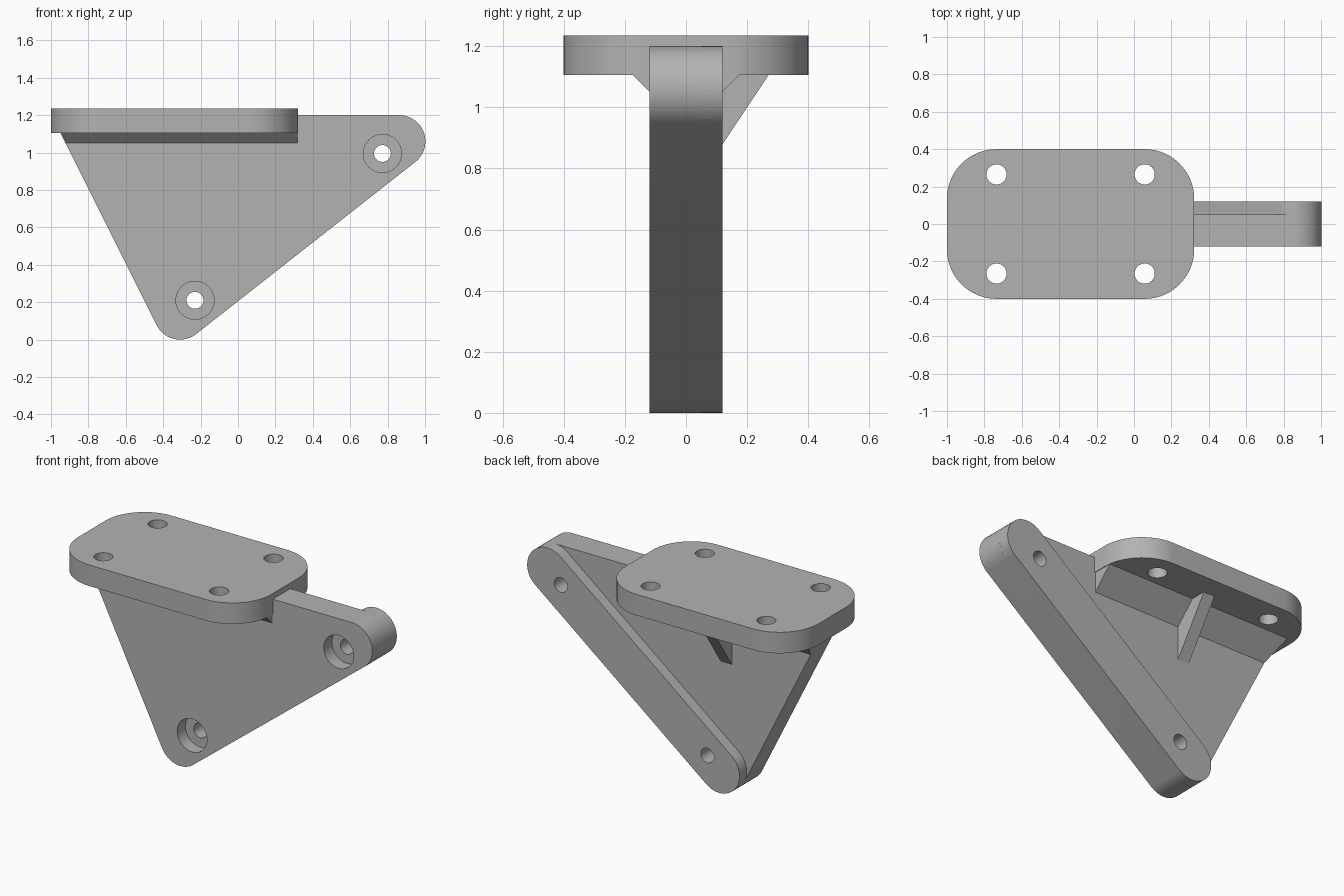
import bpy, bmesh, math
from mathutils import Vector

if "Cube" in bpy.data.objects:
    bpy.data.objects.remove(bpy.data.objects["Cube"])

grey = bpy.data.materials.new("bracket grey")
grey.diffuse_color = (0.45, 0.45, 0.45, 1)
grey.use_nodes = True
grey.node_tree.nodes["Principled BSDF"].inputs["Base Color"].default_value = grey.diffuse_color


def prism(name, pts, a, b, place):
    """Extrude a 2D outline from a to b; place(u, v, w) gives the 3D point."""
    bm = bmesh.new()
    ends = [[bm.verts.new(place(u, v, w)) for u, v in pts] for w in (a, b)]
    bm.faces.new(ends[0])
    bm.faces.new(ends[1][::-1])
    n = len(pts)
    for i in range(n):
        j = (i + 1) % n
        bm.faces.new((ends[0][i], ends[1][i], ends[1][j], ends[0][j]))
    bmesh.ops.recalc_face_normals(bm, faces=bm.faces)
    me = bpy.data.meshes.new(name)
    bm.to_mesh(me)
    bm.free()
    me.materials.append(grey)
    ob = bpy.data.objects.new(name, me)
    bpy.context.collection.objects.link(ob)
    return ob


def along_y(u, v, w): return (u, w, v)
def along_z(u, v, w): return (u, v, w)
def along_x(u, v, w): return (w, u, v)


def arc(c, r, a0, a1, n=24):
    return [(c[0] + r * math.cos(math.radians(a0 + (a1 - a0) * i / n)),
             c[1] + r * math.sin(math.radians(a0 + (a1 - a0) * i / n))) for i in range(n + 1)]


def circle(c, r):
    return arc(c, r, 0, 360, 40)[:-1]


def combine(target, other, op):
    """Apply a boolean and discard the second object."""
    m = target.modifiers.new(op, 'BOOLEAN')
    m.operation, m.object, m.solver = op, other, 'EXACT'
    bpy.context.view_layer.objects.active = target
    bpy.ops.object.modifier_apply(modifier=m.name)
    bpy.data.objects.remove(other, do_unlink=True)


# Main dimensions
R = 0.14
low, high = (-0.31, 0.14), (0.862, 1.06)
tilt = math.degrees(math.atan2(high[1] - low[1], high[0] - low[0]))
left_dir = 206.6                       # outward direction of the sloping left edge
TOP, UNDER, PLATE_TOP = 1.2, 1.105, 1.235


def left_x(z):
    t = math.radians(left_dir)
    x0, z0 = low[0] + R * math.cos(t), low[1] + R * math.sin(t)
    return x0 - (z - z0) * 0.5


# Web: tapered panel with two rounded corners
outline = (arc(low, R, left_dir, 270 + tilt) + arc(high, R, tilt - 90, 90)
           + [(left_x(TOP), TOP)])
bracket = prism("bracket", outline, -0.12, 0.05, along_y)

# Round-ended mounting bar on the back
bar = prism("mounting_bar", arc(low, R, 90 + tilt, 270 + tilt)
            + arc(high, R, tilt - 90, tilt + 90), 0.05, 0.12, along_y)
combine(bracket, bar, 'UNION')

# Long sloped fillet under the plate, its left end following the web edge
fillet = prism("plate_fillet", [(-0.173, 1.15), (-0.173, UNDER), (0, 0.932),
                                (0.173, UNDER), (0.173, 1.15)], 0, 0.318, along_x)
for v in fillet.data.vertices:
    if v.co.x < 0.1:
        v.co.x = left_x(v.co.z)
combine(bracket, fillet, 'UNION')

# Cross rib
rib = prism("cross_rib", [(-0.27, 1.15), (-0.27, UNDER), (0, 0.70),
                          (0.27, UNDER), (0.27, 1.15)], -0.348, -0.272, along_x)
combine(bracket, rib, 'UNION')

# Top plate with rounded corners
CR, px0, px1, py = 0.265, -0.735, 0.057, 0.135
plate = prism("top_plate", arc((px1, py), CR, 0, 90) + arc((px0, py), CR, 90, 180)
              + arc((px0, -py), CR, 180, 270) + arc((px1, -py), CR, 270, 360),
              UNDER, PLATE_TOP, along_z)
combine(bracket, plate, 'UNION')

# Four plate holes
for x in (px0, px1):
    for y in (-0.265, 0.265):
        combine(bracket, prism("plate_hole", circle((x, y), 0.054), 1.0, 1.3, along_z), 'DIFFERENCE')

# Counterbored bolt holes through the bar
for c in ((-0.23, 0.21), (0.772, 0.995)):
    combine(bracket, prism("counterbore", circle(c, 0.102), -0.2, -0.04, along_y), 'DIFFERENCE')
    combine(bracket, prism("bolt_hole", circle(c, 0.045), -0.2, 0.2, along_y), 'DIFFERENCE')

# Smooth curved walls, keep crisp edges
bpy.context.view_layer.objects.active = bracket
bracket.select_set(True)
bpy.ops.object.shade_smooth_by_angle(angle=math.radians(25))
